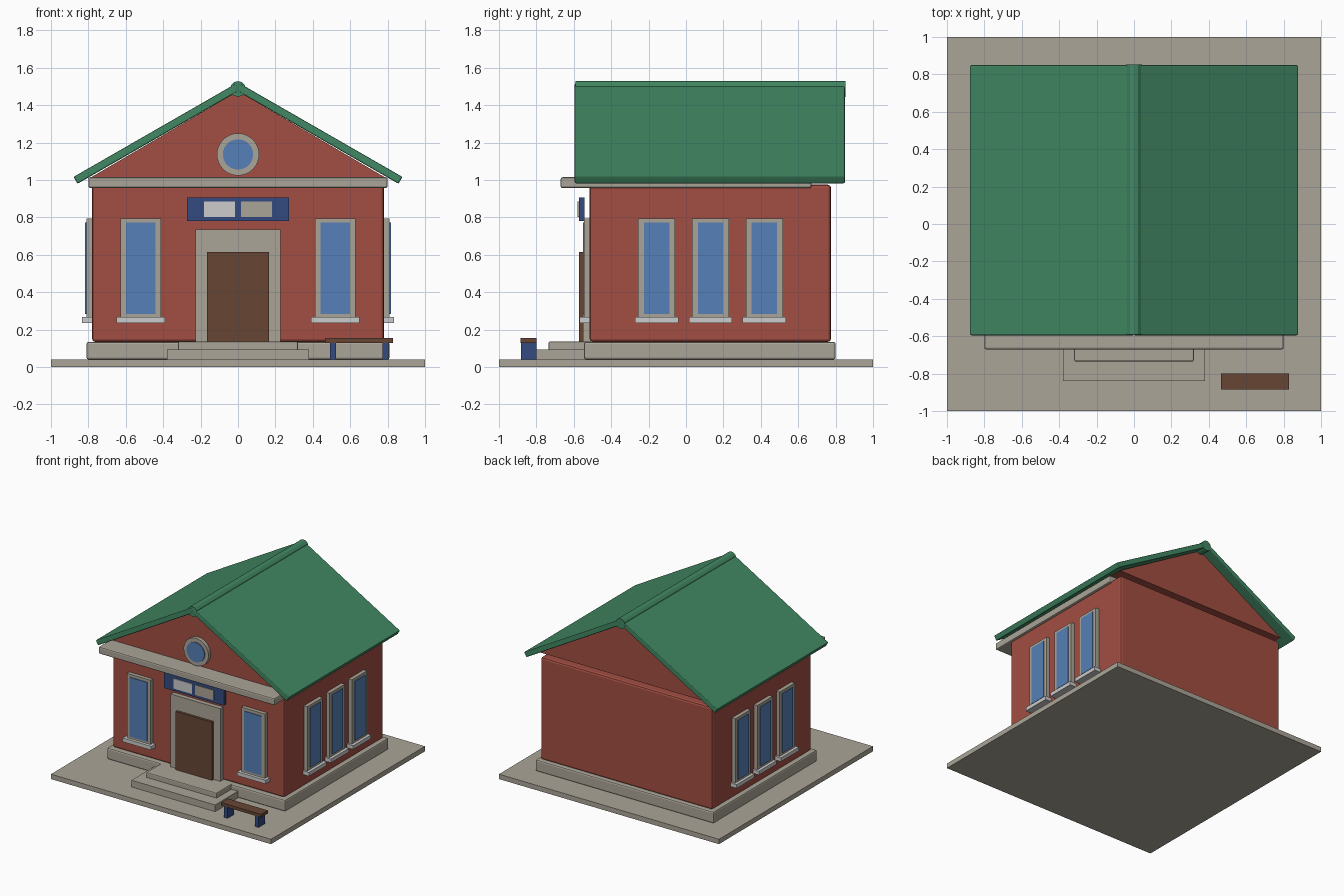
import bpy, bmesh, math
from mathutils import Matrix

if "Cube" in bpy.data.objects:
    bpy.data.objects.remove(bpy.data.objects["Cube"])


def material(name, r, g, b):
    lin = [((c / 255 + 0.055) / 1.055) ** 2.4 for c in (r, g, b)]
    m = bpy.data.materials.new(name)
    m.diffuse_color = (*lin, 1)
    m.use_nodes = True
    m.node_tree.nodes["Principled BSDF"].inputs["Base Color"].default_value = m.diffuse_color
    return m


STONE = material("stone", 171, 165, 152)
BRICK = material("red_brick", 162, 78, 66)
ROOF = material("green_roof", 65, 135, 98)
GLASS = material("blue_glass", 86, 128, 184)
NAVY = material("navy_paint", 52, 74, 128)
WOOD = material("brown_wood", 103, 70, 53)
PALE = material("pale_grey", 204, 204, 204)


def finish(name, bm, mat, bevel=0):
    bmesh.ops.recalc_face_normals(bm, faces=bm.faces)
    me = bpy.data.meshes.new(name)
    bm.to_mesh(me)
    bm.free()
    me.materials.append(mat)
    ob = bpy.data.objects.new(name, me)
    bpy.context.collection.objects.link(ob)
    if bevel:
        mod = ob.modifiers.new("Bevel", "BEVEL")
        mod.width = bevel
        mod.segments = 2
    return ob


def box(name, x, y, z, mat, bevel=0):
    """Box from (min, max) ranges on each axis."""
    x, y, z = sorted(x), sorted(y), sorted(z)
    bm = bmesh.new()
    bmesh.ops.create_cube(bm, size=1)
    for v in bm.verts:
        for i, r in enumerate((x, y, z)):
            v.co[i] = r[0] if v.co[i] < 0 else r[1]
    return finish(name, bm, mat, bevel)


def prism(name, outline, y0, y1, mat, bevel=0):
    """Extrude an x-z outline along y."""
    bm = bmesh.new()
    face = bm.faces.new([bm.verts.new((x, y0, z)) for x, z in outline])
    ext = bmesh.ops.extrude_face_region(bm, geom=[face])
    for v in ext["geom"]:
        if isinstance(v, bmesh.types.BMVert):
            v.co.y = y1
    return finish(name, bm, mat, bevel)


def cylinder_y(name, radius, z, y0, y1, sides, mat):
    bm = bmesh.new()
    bmesh.ops.create_cone(bm, cap_ends=True, segments=sides, radius1=radius, radius2=radius,
                          depth=y1 - y0, matrix=Matrix.Translation((0, (y0 + y1) / 2, z))
                          @ Matrix.Rotation(math.pi / 2, 4, "X"))
    return finish(name, bm, mat)


FRONT, SIDE, BACK = -0.515, 0.78, 0.775

# Ground slab, plinth and entrance steps
box("ground_slab", (-1, 1), (-1, 1), (0, 0.04), STONE)
box("plinth", (-0.81, 0.81), (-0.545, 0.8), (0.04, 0.135), STONE, 0.012)
box("lower_step", (-0.38, 0.38), (-0.84, -0.5), (0.04, 0.095), STONE)
box("upper_step", (-0.32, 0.32), (-0.735, -0.5), (0.04, 0.137), STONE, 0.008)

# Walls, cornice and gable (gable rests on the cornice)
box("walls", (-SIDE, SIDE), (FRONT, BACK), (0.135, 0.975), BRICK, 0.016)
box("cornice", (-0.80, 0.80), (-0.67, 0.67), (0.957, 1.015), STONE, 0.01)
prism("gable", [(-0.79, 1.012), (0.79, 1.012), (0, 1.475)], FRONT, BACK, BRICK)

# Roof slopes and ridge
for s, side in ((-1, "left"), (1, "right")):
    prism(side + "_roof_slope", [(0, 1.522), (s * 0.879, 1.017), (s * 0.858, 0.98), (0, 1.474)],
          -0.595, 0.85, ROOF, 0.007)
cylinder_y("ridge_cap", 0.042, 1.487, -0.592, 0.852, 12, ROOF)

# Round gable window
cylinder_y("round_window_frame", 0.113, 1.137, -0.545, -0.5, 32, STONE)
cylinder_y("round_window_glass", 0.081, 1.137, -0.552, -0.544, 32, GLASS)


def window(label, place, centre, half, pane, sill):
    """place maps (along range, outward range) to x and y ranges."""
    def part(name, h, d, z, mat):
        x, y = place((centre - h, centre + h), (-0.01, d))
        box(label + name, x, y, z, mat)
    part("_window_frame", half, 0.031, (0.255, 0.795), STONE)
    part("_window_glass", pane, 0.037, (0.285, 0.772), GLASS)
    part("_window_sill", sill, 0.055, (0.236, 0.267), PALE)


# Front and side windows
for s, side in ((-1, "left"), (1, "right")):
    window("front_" + side, lambda u, d: (u, (FRONT - d[0], FRONT - d[1])),
           s * 0.52, 0.107, 0.078, 0.13)
    for i in range(3):
        window(f"{side}_side_{i + 1}", lambda u, d, s=s: ((s * (SIDE + d[0]), s * (SIDE + d[1])), u),
               -0.157 + 0.288 * i, 0.099, 0.068, 0.116)

# Doorway
box("door_surround", (-0.226, 0.226), (-0.552, -0.5), (0.135, 0.735), STONE)
box("door", (-0.165, 0.165), (-0.573, -0.54), (0.135, 0.615), WOOD)

# Sign board with two blank panels
box("sign_board", (-0.272, 0.272), (-0.573, -0.543), (0.78, 0.908), NAVY)
box("left_sign_panel", (-0.182, -0.015), (-0.579, -0.572), (0.802, 0.884), PALE)
box("right_sign_panel", (0.015, 0.182), (-0.579, -0.572), (0.802, 0.884), STONE)

# Bench
box("bench_seat", (0.465, 0.83), (-0.885, -0.798), (0.13, 0.155), WOOD)
for x, side in ((0.492, "left"), (0.773, "right")):
    box(side + "_bench_leg", (x, x + 0.032), (-0.883, -0.80), (0.04, 0.13), NAVY)
